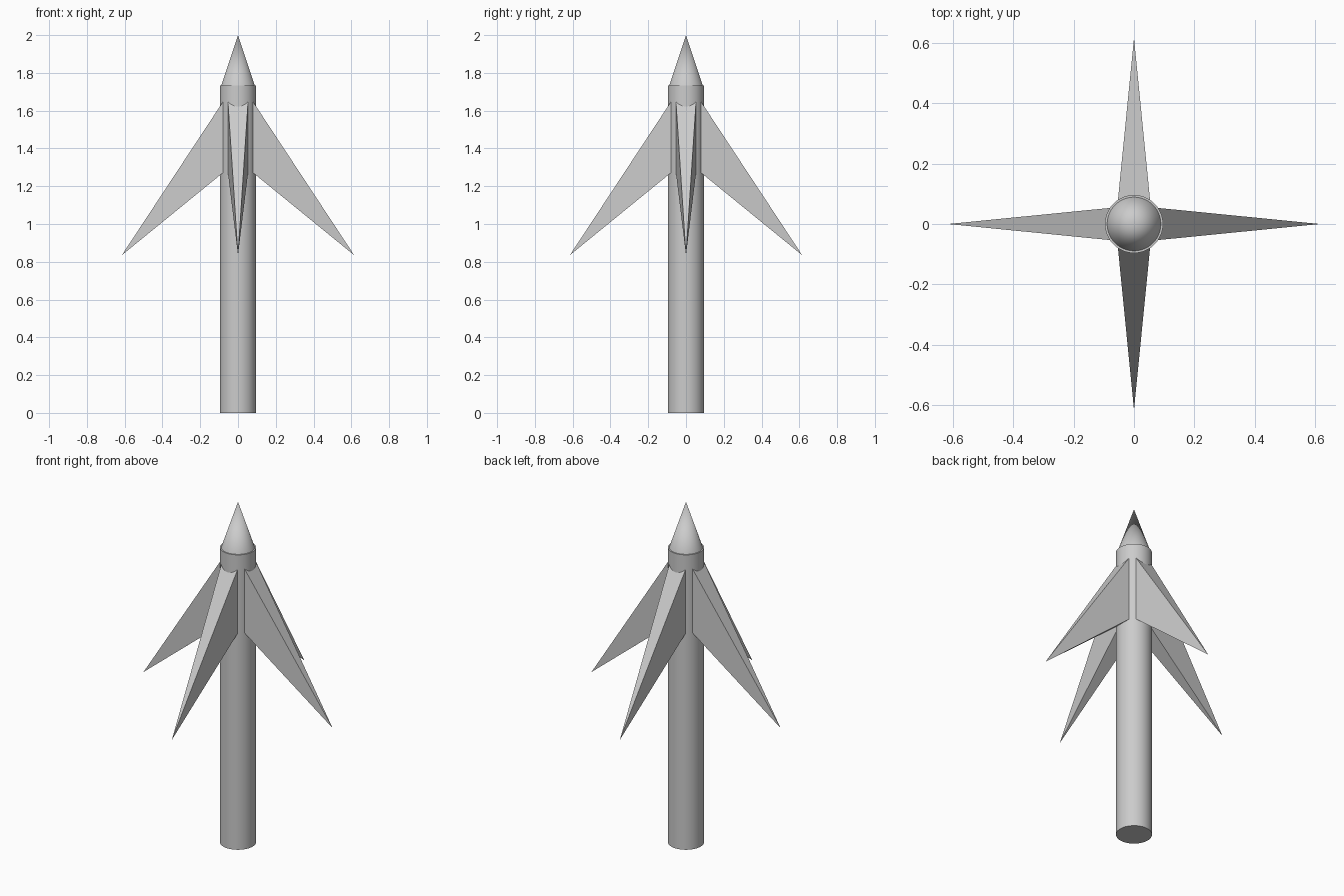
import bpy, bmesh, math
from mathutils import Matrix, Vector

if "Cube" in bpy.data.objects:
    bpy.data.objects.remove(bpy.data.objects["Cube"])


def cone(name, r1, r2, z1, z2):
    bpy.ops.mesh.primitive_cone_add(vertices=48, radius1=r1, radius2=r2,
                                    depth=z2 - z1, location=(0, 0, (z1 + z2) / 2))
    ob = bpy.context.object
    ob.name = name
    bpy.ops.object.shade_smooth_by_angle(angle=math.radians(30))
    return ob


def fin(name, angle):
    # Swept-back pyramid: rectangular root buried in the shaft, pointed tip
    tip = Vector((0.615, 0, 0.835))
    rot = Matrix.Rotation(angle, 4, 'Z')
    k = 1.02  # extends the root slightly into the shaft
    root = [(0.081, -0.053, 1.645), (0.081, 0.053, 1.645),
            (0.081, 0.053, 1.27), (0.081, -0.053, 1.27)]
    bm = bmesh.new()
    base = [bm.verts.new(rot @ (tip + (Vector(p) - tip) * k)) for p in root]
    apex = bm.verts.new(rot @ tip)
    bm.faces.new(base)
    for i in range(4):
        bm.faces.new((base[i], base[(i + 1) % 4], apex))
    bmesh.ops.recalc_face_normals(bm, faces=bm.faces)
    me = bpy.data.meshes.new(name)
    bm.to_mesh(me)
    bm.free()
    bpy.context.collection.objects.link(bpy.data.objects.new(name, me))


# Shaft and pointed nose with a narrow ledge between them
cone("shaft", 0.096, 0.096, 0, 1.733)
cone("nose_cone", 0.089, 0, 1.733, 2.0)

# Four fins around the shaft
for i, side in enumerate(("right", "back", "left", "front")):
    fin(side + "_fin", i * math.pi / 2)
